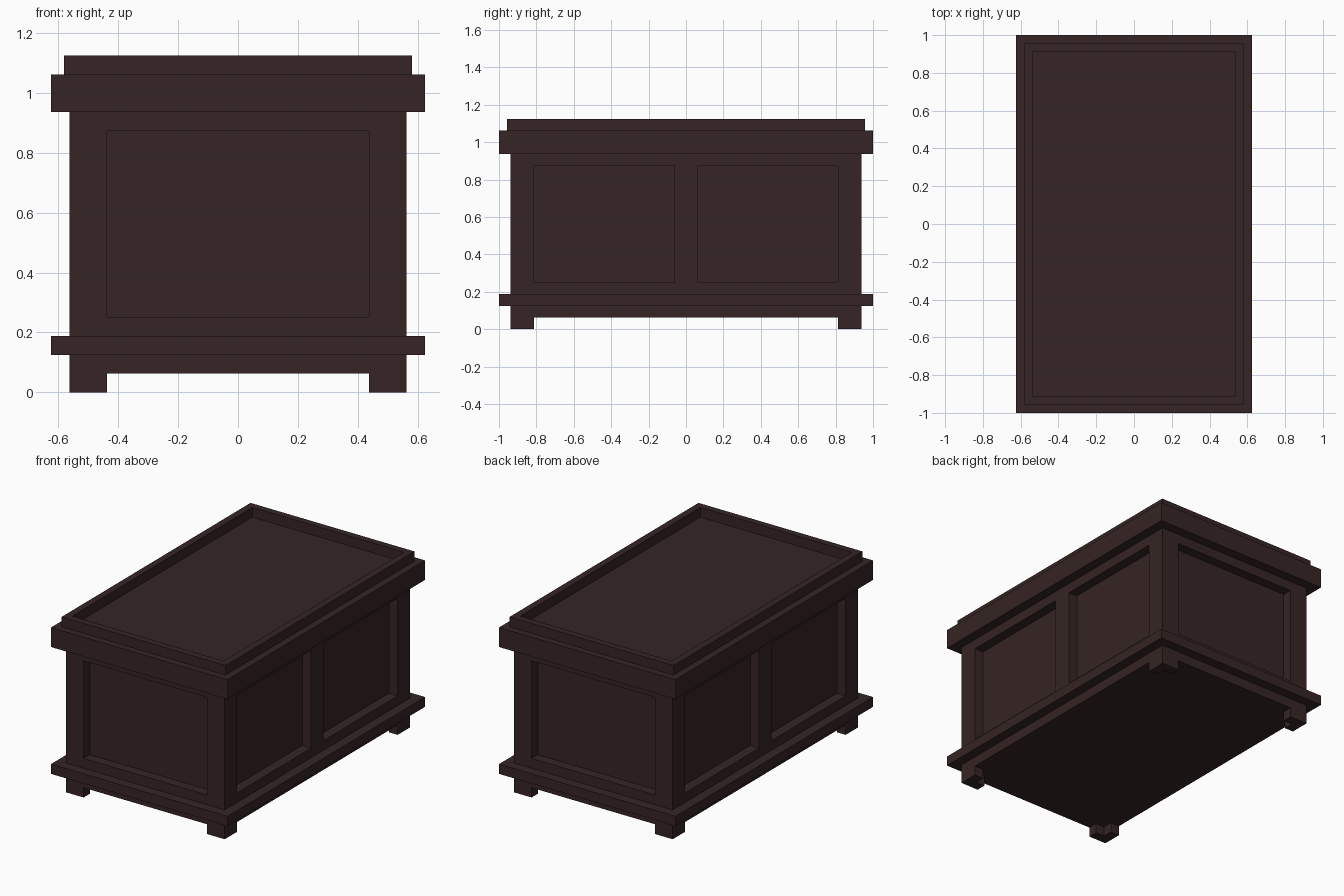
import bpy
import bmesh
from mathutils import Vector

old = bpy.data.objects.get("Cube")
if old:
    bpy.data.objects.remove(old, do_unlink=True)

U = 1 / 16  # the chest is laid out on this module

wood = bpy.data.materials.new("dark_wood")
wood.use_nodes = True
colour = (0.037, 0.018, 0.018, 1)
wood.diffuse_color = colour
wood.node_tree.nodes["Principled BSDF"].inputs["Base Color"].default_value = colour


def box_mesh(hx, hy, z0, z1):
    """Box given by half width, half length and height range, in modules."""
    bm = bmesh.new()
    bmesh.ops.create_cube(bm, size=1)
    for v in bm.verts:
        v.co = Vector((v.co.x * 2 * hx, v.co.y * 2 * hy, z1 if v.co.z > 0 else z0)) * U
    return bm


def finish(name, bm):
    bmesh.ops.recalc_face_normals(bm, faces=bm.faces)
    mesh = bpy.data.meshes.new(name)
    bm.to_mesh(mesh)
    bm.free()
    mesh.materials.append(wood)
    obj = bpy.data.objects.new(name, mesh)
    bpy.context.scene.collection.objects.link(obj)
    return obj


def push(bm, faces, distance):
    """Extrude each face along its own normal."""
    moves = [(f.normal.copy(), f.calc_center_median()) for f in faces]
    new = bmesh.ops.extrude_discrete_faces(bm, faces=faces)["faces"]
    for f in new:
        n = min(moves, key=lambda m: (m[1] - f.calc_center_median()).length)[0]
        bmesh.ops.translate(bm, verts=f.verts, vec=n * distance)
    return new


# Body: cut along the rails and stiles, then sink the panels between them
body = box_mesh(9, 15, 1, 15)
cuts = [("X", 7), ("X", -7), ("Y", 13), ("Y", -13), ("Y", 1), ("Y", -1),
        ("Z", 4), ("Z", 14)]
axes = {"X": Vector((1, 0, 0)), "Y": Vector((0, 1, 0)), "Z": Vector((0, 0, 1))}
for axis, at in cuts:
    bmesh.ops.bisect_plane(body, geom=body.verts[:] + body.edges[:] + body.faces[:],
                           plane_co=axes[axis] * at * U, plane_no=axes[axis])
body.normal_update()


def is_panel(f):
    c = f.calc_center_median() / U
    if not 4 < c.z < 14:
        return False
    if abs(f.normal.x) > 0.9:
        return 1 < abs(c.y) < 13
    return abs(f.normal.y) > 0.9 and abs(c.x) < 7


push(body, [f for f in body.faces if is_panel(f)], -U)
finish("body", body)

# Base moulding
finish("base_moulding", box_mesh(10, 16, 2, 3))

# Lid: wide slab, raised border and sunken centre
lid = box_mesh(10, 16, 15, 17)
lid.normal_update()
top = [max(lid.faces, key=lambda f: f.calc_center_median().z)]
for rise in (U, -U):
    bmesh.ops.inset_individual(lid, faces=top, thickness=U)
    lid.normal_update()
    top = push(lid, top, rise)
    lid.normal_update()
finish("lid", lid)

# Feet: L-shaped corner brackets mirrored to all four corners
foot = bmesh.new()
outline = [(9, 15), (7, 15), (7, 14), (8, 14), (8, 13), (9, 13)]
base = foot.faces.new([foot.verts.new((x * U, y * U, 0)) for x, y in outline])
side = bmesh.ops.extrude_face_region(foot, geom=[base])["geom"]
bmesh.ops.translate(foot, vec=(0, 0, U),
                    verts=[g for g in side if isinstance(g, bmesh.types.BMVert)])
feet = finish("feet", foot)
mirror = feet.modifiers.new("four_corners", "MIRROR")
mirror.use_axis = (True, True, False)
